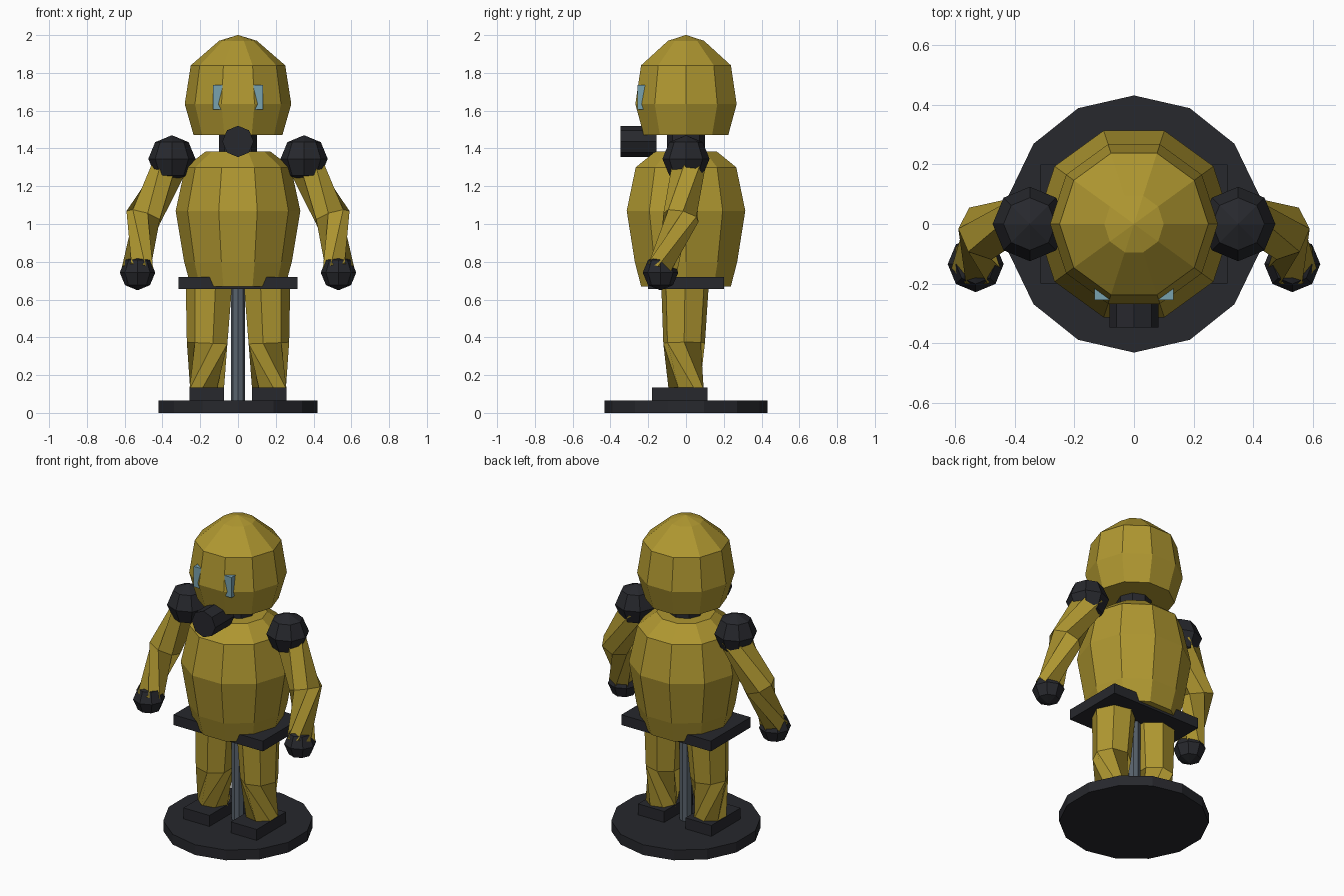
import bpy, bmesh
from math import cos, sin, pi, radians
from mathutils import Vector, Matrix

if "Cube" in bpy.data.objects:
    bpy.data.objects.remove(bpy.data.objects["Cube"])


def material(name, rgb):
    m = bpy.data.materials.new(name)
    m.diffuse_color = (*rgb, 1)
    m.use_nodes = True
    m.node_tree.nodes["Principled BSDF"].inputs["Base Color"].default_value = m.diffuse_color
    return m


YELLOW = material("ochre", (0.43, 0.31, 0.03))
DARK = material("charcoal", (0.02, 0.021, 0.026))
STEEL = material("steel", (0.10, 0.125, 0.155))
GLASS = material("pale_blue", (0.19, 0.36, 0.43))


def finish(name, bm, mat, side=1):
    if side < 0:
        bmesh.ops.scale(bm, vec=(-1, 1, 1), verts=bm.verts)
    bmesh.ops.recalc_face_normals(bm, faces=bm.faces)
    me = bpy.data.meshes.new(name)
    bm.to_mesh(me)
    bm.free()
    me.materials.append(mat)
    ob = bpy.data.objects.new(name, me)
    bpy.context.collection.objects.link(ob)


def box(name, lo, hi, mat, side=1):
    lo, hi = Vector(lo), Vector(hi)
    bm = bmesh.new()
    bmesh.ops.create_cube(bm, size=1)
    bmesh.ops.scale(bm, vec=hi - lo, verts=bm.verts)
    bmesh.ops.translate(bm, vec=(lo + hi) / 2, verts=bm.verts)
    finish(name, bm, mat, side)


def ball(name, centre, r, mat, side=1):
    bm = bmesh.new()
    bmesh.ops.create_uvsphere(bm, u_segments=8, v_segments=4, radius=r,
                              matrix=Matrix.Translation(centre))
    finish(name, bm, mat, side)


def tube(name, stations, sides, mat, side=1, start=0.0):
    """Skin capped rings along a path; station = (centre, radius, twist in degrees)."""
    pts = [Vector(s[0]) for s in stations]
    bm = bmesh.new()
    rings = []
    for i, (c, r, twist) in enumerate(stations):
        t = (pts[min(i + 1, len(pts) - 1)] - pts[max(i - 1, 0)]).normalized()
        q = Vector((0, 0, 1)).rotation_difference(t)
        a0 = radians(start + twist)
        rings.append([bm.verts.new(pts[i] + q @ Vector(
            (r * cos(a0 + 2 * pi * k / sides), r * sin(a0 + 2 * pi * k / sides), 0)))
            for k in range(sides)])
    for a, b in zip(rings, rings[1:]):
        for k in range(sides):
            n = (k + 1) % sides
            bm.faces.new((a[k], a[n], b[n], b[k]))
    bm.faces.new(rings[0])
    bm.faces.new(rings[-1])
    finish(name, bm, mat, side)


def lathe(name, profile, sides, mat, start=0.0):
    tube(name, [((0, 0, z), r, 0) for r, z in profile], sides, mat, 1, start)


# Stand
lathe("base_disc", [(0.432, 0), (0.432, 0.065)], 14, DARK, 90)
lathe("support_pole", [(0.037, 0.06), (0.037, 0.69)], 8, STEEL)

# Torso, hip plate, neck and head
lathe("torso", [(0.25, 0.67), (0.285, 0.80), (0.33, 1.07), (0.28, 1.30), (0.17, 1.385)],
      10, YELLOW)
box("hip_plate", (-0.315, -0.2, 0.655), (0.315, 0.2, 0.72), DARK)
lathe("neck", [(0.1, 1.36), (0.1, 1.5)], 8, DARK)
lathe("head", [(0.235, 1.47), (0.282, 1.635), (0.25, 1.84), (0.1, 1.97), (0.002, 2.0)],
      10, YELLOW)

# Snout canister
tube("snout", [((0, -0.155, 1.437), 0.083, 0), ((0, -0.347, 1.437), 0.083, 0)], 8, DARK)

# Paired parts
for s, tag in ((1, "right"), (-1, "left")):
    box(f"eye_{tag}", (0.083, -0.256, 1.605), (0.133, -0.205, 1.735), GLASS, s)
    ball(f"shoulder_{tag}", (0.35, 0, 1.345), 0.125, DARK, s)
    tube(f"arm_{tag}", [((0.345, 0.01, 1.33), 0.098, 0), ((0.497, -0.025, 1.04), 0.098, 0),
                        ((0.532, -0.13, 0.76), 0.085, 0)], 7, YELLOW, s)
    ball(f"hand_{tag}", (0.532, -0.135, 0.743), 0.094, DARK, s)
    tube(f"leg_{tag}", [((0.17, 0, 0.12), 0.095, 80), ((0.158, -0.01, 0.37), 0.113, 0),
                        ((0.147, -0.005, 0.70), 0.13, 0)], 7, YELLOW, s)
    box(f"foot_{tag}", (0.075, -0.18, 0.06), (0.258, 0.113, 0.135), DARK, s)
